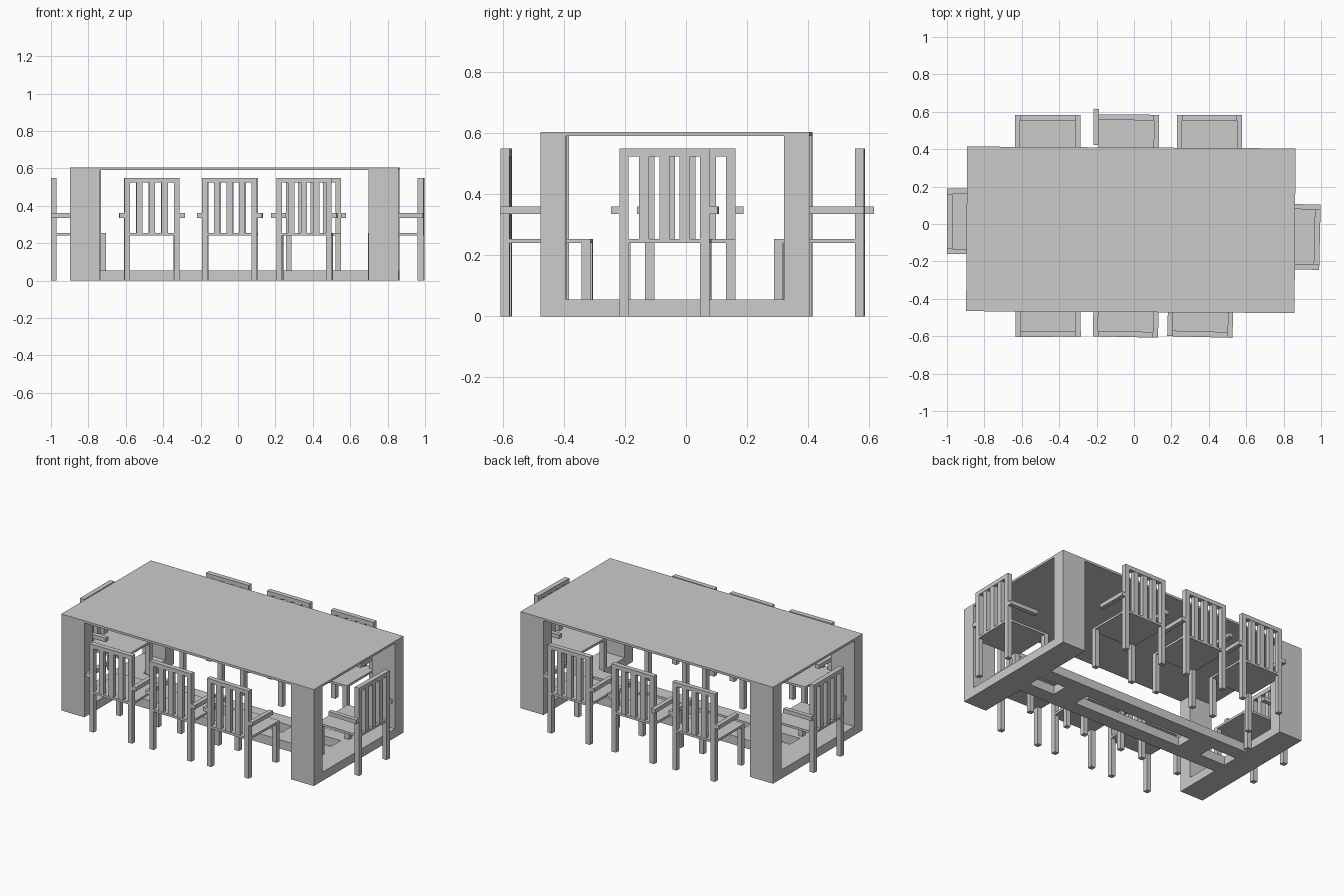
import bpy, bmesh
from math import radians
from mathutils import Matrix, Vector

if "Cube" in bpy.data.objects:
    bpy.data.objects.remove(bpy.data.objects["Cube"])


def box(bm, x0, x1, y0, y1, z0, z1):
    size = Vector((x1 - x0, y1 - y0, z1 - z0))
    mid = Vector((x0 + x1, y0 + y1, z0 + z1)) / 2
    bmesh.ops.create_cube(bm, size=1, matrix=Matrix.Translation(mid) @ Matrix.Diagonal(size).to_4x4())


def finish(bm, name, loc, deg):
    me = bpy.data.meshes.new(name)
    bm.to_mesh(me)
    bm.free()
    ob = bpy.data.objects.new(name, me)
    ob.location = loc
    ob.rotation_euler.z = radians(deg)
    bpy.context.collection.objects.link(ob)


# Table, built about its own centre
TABLE = ((-0.017, -0.031, 0), -0.33)
HX, HY = 0.878, 0.44

bm = bmesh.new()
box(bm, -HX, HX, -HY, HY, 0.59, 0.604)
finish(bm, "table_top", *TABLE)

bm = bmesh.new()
for s in (-1, 1):
    xa, xb = sorted((s * HX, s * (HX - 0.16)))
    # end frame: floor bar and two wide posts
    box(bm, xa, xb, -HY, HY, 0, 0.055)
    for t in (-1, 1):
        ya, yb = sorted((t * HY, t * (HY - 0.083)))
        box(bm, xa, xb, ya, yb, 0.055, 0.59)
finish(bm, "table_end_frames", *TABLE)

bm = bmesh.new()
for s in (-1, 1):
    # long floor beam
    ya, yb = sorted((s * 0.05, s * 0.14))
    box(bm, -HX + 0.16, HX - 0.16, ya, yb, 0, 0.055)
    # cross piece between the beams
    xa, xb = sorted((s * 0.38, s * 0.54))
    box(bm, xa, xb, -0.05, 0.05, 0, 0.055)
finish(bm, "table_stretcher", *TABLE)


# Chair: back plane at y = 0, facing +y
W, D, T = 0.1475, 0.295, 0.03


def chair(name, x, y, deg, arm_shift=0):
    bm = bmesh.new()
    # seat and top rail
    box(bm, -W, W, T, D, 0.24, 0.254)
    box(bm, -W + T, W - T, 0, T, 0.24, 0.254)
    box(bm, -W + T, W - T, 0, T, 0.524, 0.549)
    for s in (-1, 1):
        xa, xb = sorted((s * W, s * (W - T)))
        box(bm, xa, xb, 0, T, 0, 0.549)      # rear post
        box(bm, xa, xb, D - T, D, 0, 0.24)   # front leg
        # arm outside the post
        xa, xb = sorted((s * W, s * (W + 0.027)))
        dy = arm_shift if s > 0 else 0
        box(bm, xa, xb, dy, 0.195 + dy, 0.335, 0.36)
    # back slats
    for i in (-1, 0, 1):
        c = i * 0.067
        box(bm, c - 0.0165, c + 0.0165, 0.002, T - 0.002, 0.254, 0.524)
    finish(bm, name, (x, y, 0), deg)


chair("front_chair_left", -0.459, -0.603, 0.4)
chair("front_chair_middle", -0.046, -0.604, -1.3)
chair("front_chair_right", 0.352, -0.604, -1.5)
chair("back_chair_left", -0.461, 0.583, 180)
chair("back_chair_middle", -0.041, 0.585, 179.6, -0.03)
chair("back_chair_right", 0.404, 0.583, 180)
chair("end_chair_left", -1.0, 0.014, -90)
chair("end_chair_right", 0.994, -0.071, 88.7)
